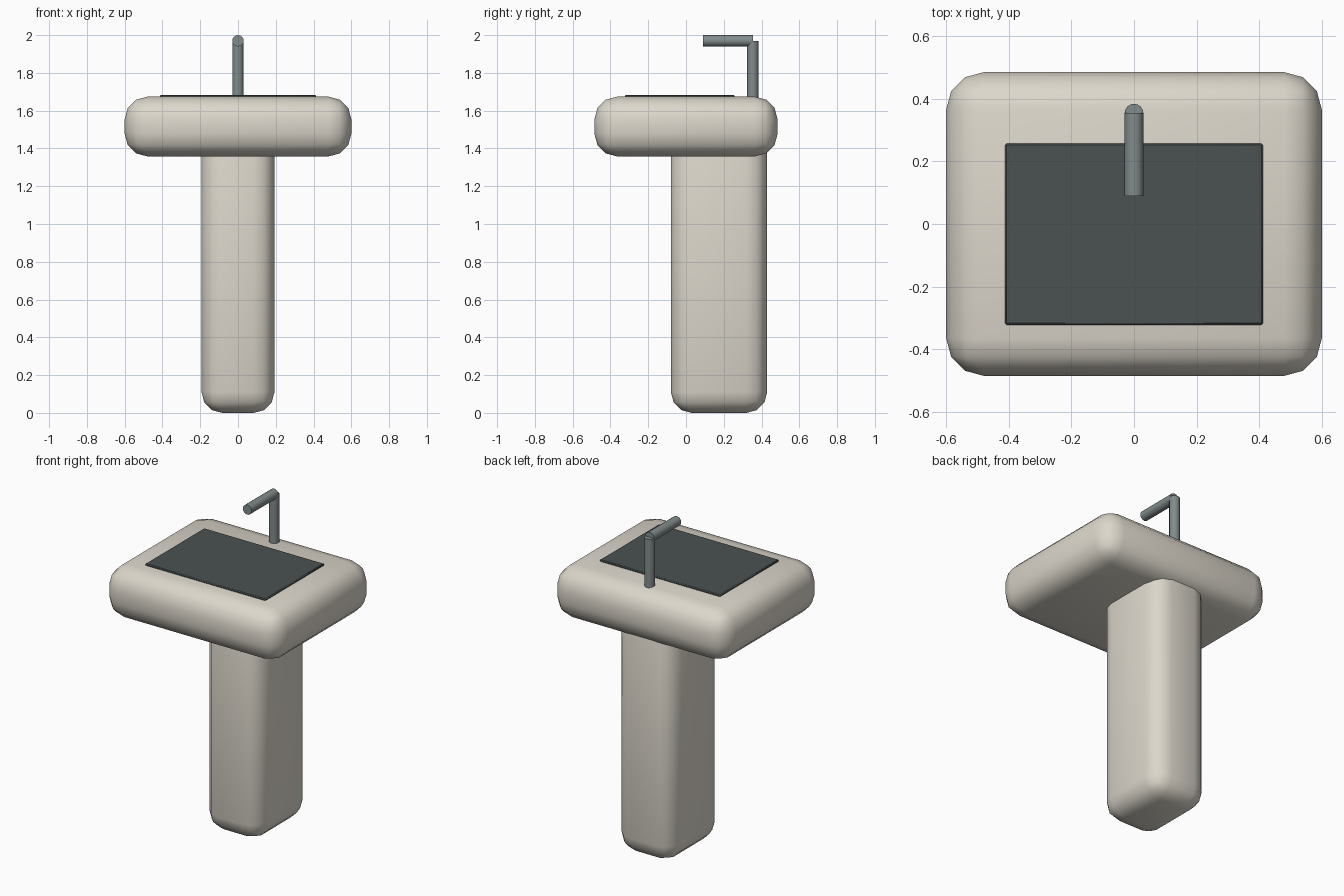
import bpy
from math import pi, radians

if "Cube" in bpy.data.objects:
    bpy.data.objects.remove(bpy.data.objects["Cube"])


def material(name, rgb):
    m = bpy.data.materials.new(name)
    m.diffuse_color = (*rgb, 1)
    m.use_nodes = True
    m.node_tree.nodes["Principled BSDF"].inputs["Base Color"].default_value = m.diffuse_color
    return m


ceramic = material("ceramic", (0.72, 0.68, 0.60))
dark = material("dark_bowl", (0.07, 0.085, 0.082))
metal = material("metal", (0.22, 0.26, 0.26))


def finish(ob, name, mat):
    ob.name = name
    ob.data.materials.append(mat)
    bpy.ops.object.shade_smooth_by_angle(angle=radians(40))


def box(name, lo, hi, bevel, segments, mat):
    bpy.ops.mesh.primitive_cube_add(size=1, location=[(a + b) / 2 for a, b in zip(lo, hi)])
    ob = bpy.context.object
    ob.scale = [b - a for a, b in zip(lo, hi)]
    bpy.ops.object.transform_apply(location=False, rotation=False, scale=True)
    mod = ob.modifiers.new("round", 'BEVEL')
    mod.width, mod.segments = bevel, segments
    bpy.ops.object.modifier_apply(modifier=mod.name)
    finish(ob, name, mat)


def pipe(name, loc, length, rot, mat):
    bpy.ops.mesh.primitive_cylinder_add(vertices=16, radius=0.03, depth=length,
                                        location=loc, rotation=rot)
    finish(bpy.context.object, name, mat)


# Ceramic pedestal and basin
box("pedestal", (-0.193, -0.08, 0), (0.193, 0.43, 1.5), 0.11, 3, ceramic)
box("basin", (-0.6, -0.485, 1.358), (0.6, 0.485, 1.674), 0.12, 3, ceramic)

# Dark bowl inset, just proud of the basin top
box("bowl", (-0.412, -0.322, 1.63), (0.412, 0.257, 1.684), 0.005, 1, dark)

# Tap: upright and spout
pipe("tap_upright", (0, 0.354, 1.815), 0.31, (0, 0, 0), metal)
pipe("tap_spout", (0, 0.222, 1.97), 0.264, (pi / 2, 0, 0), metal)
